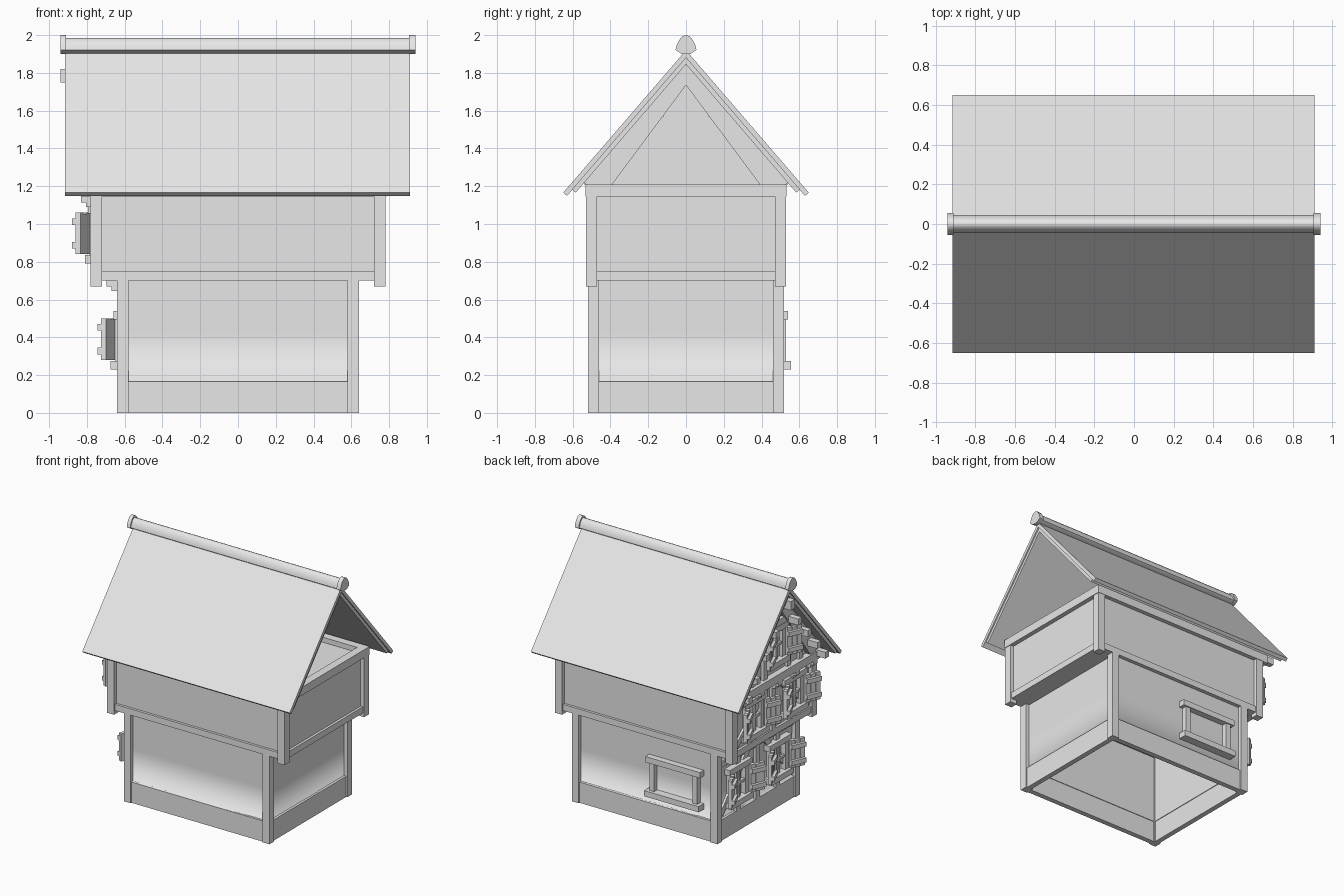
import bpy, bmesh, math
from mathutils import Matrix, Vector

if "Cube" in bpy.data.objects:
    bpy.data.objects.remove(bpy.data.objects["Cube"])

grey = bpy.data.materials.new("plain_grey")
grey.use_nodes = True
grey.diffuse_color = (0.8, 0.8, 0.8, 1)
grey.node_tree.nodes["Principled BSDF"].inputs["Base Color"].default_value = (0.8, 0.8, 0.8, 1)


def finish(name, bm, smooth=False, closed=True):
    if closed:
        bmesh.ops.recalc_face_normals(bm, faces=bm.faces)
    for f in bm.faces:
        f.smooth = smooth
    mesh = bpy.data.meshes.new(name)
    bm.to_mesh(mesh)
    bm.free()
    mesh.materials.append(grey)
    ob = bpy.data.objects.new(name, mesh)
    bpy.context.collection.objects.link(ob)
    return ob


def add_box(bm, x0, x1, y0, y1, z0, z1, m=Matrix()):
    t = Matrix.Translation(((x0 + x1) / 2, (y0 + y1) / 2, (z0 + z1) / 2))
    s = Matrix.Diagonal((x1 - x0, y1 - y0, z1 - z0, 1))
    bmesh.ops.create_cube(bm, size=1, matrix=m @ t @ s)


def box(name, *dims):
    bm = bmesh.new()
    add_box(bm, *dims)
    return finish(name, bm)


def prism(name, pts, x0, x1, smooth=False):
    """Extrude a y-z outline along x."""
    bm = bmesh.new()
    f = bm.faces.new([bm.verts.new((x0, y, z)) for y, z in pts])
    ext = bmesh.ops.extrude_face_region(bm, geom=[f])
    moved = [v for v in ext["geom"] if isinstance(v, bmesh.types.BMVert)]
    bmesh.ops.translate(bm, verts=moved, vec=(x1 - x0, 0, 0))
    ob = finish(name, bm)
    if smooth:
        bpy.context.view_layer.objects.active = ob
        ob.select_set(True)
        bpy.ops.object.shade_smooth_by_angle(angle=math.radians(40))
        ob.select_set(False)
    return ob


def beam(name, a, b, width, depth, x):
    """Timber lying on the half-timbered end, between two y-z points."""
    a, b = Vector((0, *a)), Vector((0, *b))
    d = b - a
    rot = Matrix.Rotation(math.atan2(d.z, d.y), 4, "X")
    m = Matrix.Translation((a + b) / 2 + Vector((x - depth / 2, 0, 0))) @ rot
    bm = bmesh.new()
    add_box(bm, -depth / 2, depth / 2, -d.length / 2, d.length / 2, -width / 2, width / 2, m)
    return finish(name, bm)


def posts(name, hx, hy, w, z0, z1):
    for sx in (-1, 1):
        for sy in (-1, 1):
            xs, ys = sorted((sx * hx, sx * (hx - w))), sorted((sy * hy, sy * (hy - w)))
            box(name, *xs, *ys, z0, z1)


def ring(name, hx, hy, t, z0, z1):
    """Four walls or beams around the house."""
    for s in (-1, 1):
        box(name + "_long", -hx, hx, *sorted((s * hy, s * (hy - t))), z0, z1)
        box(name + "_end", *sorted((s * hx, s * (hx - t))), -hy + t, hy - t, z0, z1)


def smooth_panel(name, half, dist, angle):
    """Wall skin with a small ledge at its foot, softly shaded."""
    bm = bmesh.new()
    rot = Matrix.Rotation(angle, 4, "Z")
    rows = [[bm.verts.new(rot @ Vector((u, -d, z))) for u in (-half, half)]
            for d, z in ((dist + 0.02, 0.165), (dist, 0.165), (dist, 0.42), (dist, 0.7))]
    for (a, b), (c, d) in zip(rows, rows[1:]):
        bm.faces.new((a, b, d, c))
    return finish(name, bm, smooth=True, closed=False)


def window(name, m, hw, z, shutters=True):
    """Frame in local coordinates: x along the wall, y outward."""
    bm = bmesh.new()
    add_box(bm, -hw - 0.03, hw + 0.03, -0.03, 0.04, z, z + 0.045, m)
    add_box(bm, -hw - 0.03, hw + 0.03, -0.03, 0.025, z + 0.265, z + 0.31, m)
    for s in (-1, 1):
        add_box(bm, *sorted((s * hw, s * (hw - 0.04))), -0.03, 0.015, z + 0.045, z + 0.265, m)
    if shutters:
        add_box(bm, -0.012, 0.012, -0.03, 0.008, z + 0.045, z + 0.265, m)
        add_box(bm, -hw + 0.04, hw - 0.04, -0.03, 0.008, z + 0.145, z + 0.165, m)
    finish(name + "_frame", bm)
    if not shutters:
        return
    for s in (-1, 1):
        bm = bmesh.new()
        hinge = m @ Matrix.Translation((s * hw, 0.015, 0)) @ Matrix.Rotation(s * 0.42, 4, "Z")
        for i in range(3):
            xs = sorted((s * (0.002 + 0.041 * i), s * (0.039 + 0.041 * i)))
            add_box(bm, *xs, 0, 0.028, z + 0.05, z + 0.27 - 0.006 * (i % 2), hinge)
        for zb in (0.08, 0.205):
            add_box(bm, *sorted((0, s * 0.12)), 0.028, 0.05, z + zb, z + zb + 0.035, hinge)
        finish(name + "_shutter", bm)


# Lower storey, open underneath
posts("lower_post", 0.64, 0.52, 0.06, 0, 0.70)
ring("plinth", 0.63, 0.51, 0.04, 0, 0.165)
ring("lower_wall", 0.605, 0.485, 0.02, 0.165, 0.70)
for k in range(4):
    half, dist = ((0.58, 0.49), (0.46, 0.61))[k % 2]
    smooth_panel("lower_wall_skin", half, dist, k * math.pi / 2)

# Upper storey
box("upper_floor", -0.75, 0.75, -0.50, 0.50, 0.70, 0.72)
posts("upper_post", 0.78, 0.53, 0.06, 0.67, 1.20)
ring("floor_beam", 0.77, 0.52, 0.06, 0.70, 0.75)
ring("upper_wall", 0.75, 0.50, 0.03, 0.72, 1.15)
ring("top_beam", 0.785, 0.533, 0.065, 1.145, 1.21)
box("attic_floor", -0.75, 0.75, -0.49, 0.49, 1.15, 1.17)
box("gable_beam", -0.83, -0.78, -0.53, 0.53, 1.145, 1.21)

# Roof: cover, boarding and rounded ridge
RISE = 1.16


def slope_pair(name, apex, drop, reach, x0, x1, foot):
    for s in (-1, 1):
        z = apex - RISE * reach
        prism(name, [(0, apex), (s * reach, z), (s * (reach - foot), z - foot * 0.86),
                     (0, apex - drop)], x0, x1)


slope_pair("roof_cover", 1.92, 0.04, 0.65, -0.915, 0.91, 0.02)
slope_pair("roof_boarding", 1.88, 0.035, 0.602, -0.905, 0.90, 0.018)


def ridge(name, k, top, x0, x1):
    half = [(0.022, -0.10), (0.055, -0.078), (0.05, -0.055), (0.036, -0.025), (0.018, -0.006)]
    right = [(y * k, top + z * k) for y, z in half]
    prism(name, right + [(0, top)] + [(-y, z) for y, z in reversed(right)], x0, x1, True)


ridge("ridge_roll", 0.83, 1.985, -0.91, 0.905)
ridge("ridge_cap", 1, 2.0, -0.94, -0.91)
ridge("ridge_cap", 1, 2.0, 0.905, 0.94)

# Closed gable at one end, with rafters and purlin ends
prism("gable_wall", [(-0.54, 1.21), (0.54, 1.21), (0, 1.845)], -0.78, -0.75)
slope_pair("gable_rafter", 1.845, 0.11, 0.54, -0.82, -0.74, 0.095)
box("ridge_purlin", -0.94, -0.75, -0.025, 0.025, 1.75, 1.82)
for s in (-1, 1):
    for y in (0.14, 0.26, 0.38, 0.48):
        z = 1.735 - RISE * y
        box("purlin", -0.905, -0.74, s * y - 0.022, s * y + 0.022, z - 0.005, z + 0.045)

# Half-timbering on the gable end
for y in (-0.25, 0, 0.25):
    beam("lower_stud", (y, 0.165), (y, 0.70), 0.05, 0.03, -0.605)
    beam("upper_stud", (y, 0.75), (y, 1.145), 0.05, 0.03, -0.745)
for s in (-1, 1):
    beam("lower_brace", (s * 0.45, 0.2), (s * 0.05, 0.66), 0.045, 0.022, -0.605)
    beam("upper_brace", (s * 0.46, 0.78), (s * 0.06, 1.12), 0.045, 0.022, -0.745)
    beam("gable_stud", (s * 0.15, 1.21), (s * 0.15, 1.6), 0.045, 0.03, -0.775)
    beam("gable_stud", (s * 0.3, 1.21), (s * 0.3, 1.42), 0.045, 0.03, -0.775)
    beam("gable_brace", (s * 0.42, 1.23), (s * 0.18, 1.45), 0.04, 0.022, -0.775)
beam("lower_rail", (-0.46, 0.60), (0.46, 0.60), 0.04, 0.025, -0.605)
beam("collar", (-0.2, 1.60), (0.2, 1.60), 0.05, 0.035, -0.775)
beam("king_post", (0, 1.60), (0, 1.78), 0.045, 0.03, -0.775)

# Corbels under each overhang
for x, z in ((-0.63, 0.70), (-0.765, 1.145)):
    for i in range(5):
        y = -0.44 + 0.22 * i
        box("corbel", x - 0.065, x, y - 0.025, y + 0.025, z - 0.03, z)
        box("corbel_foot", x - 0.04, x, y - 0.025, y + 0.025, z - 0.055, z - 0.03)

# Windows
for y in (-0.25, 0.25):
    for label, x, z in (("lower", -0.635, 0.23), ("upper", -0.77, 0.79)):
        place = Matrix.Translation((x, y, 0)) @ Matrix.Rotation(math.pi / 2, 4, "Z")
        window(label + "_window", place, 0.11, z)
place = Matrix.Translation((-0.79, 0, 0)) @ Matrix.Rotation(math.pi / 2, 4, "Z")
window("gable_window", place, 0.10, 1.27)
window("back_window", Matrix.Translation((-0.26, 0.515, 0)), 0.21, 0.23, False)
